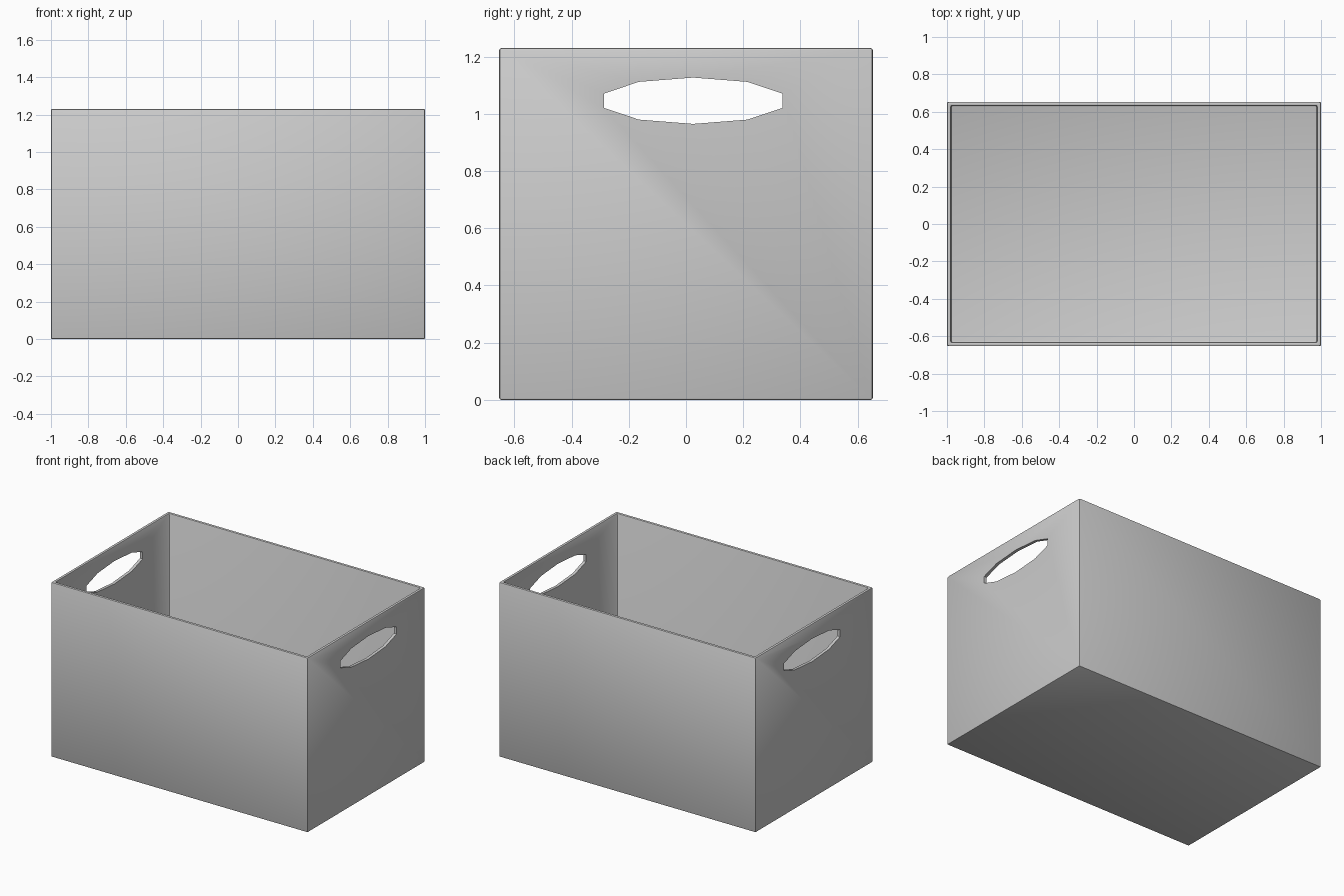
import bpy, bmesh

if "Cube" in bpy.data.objects:
    bpy.data.objects.remove(bpy.data.objects["Cube"])

W, D, H = 2.0, 1.306, 1.23     # outer size
WALL, FLOOR = 0.03, 0.03       # wall and floor thickness


def mesh_object(name, bm):
    bmesh.ops.recalc_face_normals(bm, faces=bm.faces)
    mesh = bpy.data.meshes.new(name)
    bm.to_mesh(mesh)
    bm.free()
    obj = bpy.data.objects.new(name, mesh)
    bpy.context.collection.objects.link(obj)
    return obj


# Open box: inset the top face for the rim, then push it down to the floor
bm = bmesh.new()
bmesh.ops.create_cube(bm, size=1)
for v in bm.verts:
    v.co = (v.co.x * W, v.co.y * D, (v.co.z + 0.5) * H)
top = max(bm.faces, key=lambda f: f.calc_center_median().z)
bmesh.ops.inset_region(bm, faces=[top], thickness=WALL)
inner = bmesh.ops.extrude_discrete_faces(bm, faces=[top])["faces"][0]
for v in inner.verts:
    v.co.z = FLOOR

# Softened edges
bmesh.ops.bevel(bm, geom=bm.edges[:], offset=0.007, segments=2,
                profile=0.5, affect='EDGES')
box = mesh_object("storage_box", bm)

# Ten-sided handle hole, running through both end walls
cy, cz = 0.025, 1.046
quarter = [(0.0, 0.081), (0.19, 0.066), (0.312, 0.025)]
half = quarter + [(y, -z) for y, z in reversed(quarter)]
outline = half + [(-y, z) for y, z in reversed(half[1:-1])]
bm = bmesh.new()
face = bm.faces.new([bm.verts.new((-1.2, cy + y, cz + z)) for y, z in outline])
ext = bmesh.ops.extrude_face_region(bm, geom=[face])["geom"]
bmesh.ops.translate(bm, vec=(2.4, 0, 0),
                    verts=[g for g in ext if isinstance(g, bmesh.types.BMVert)])
cutter = mesh_object("handle_cutter", bm)
cutter.hide_render = True

# Cut the handles, then remove the helper
mod = box.modifiers.new("handles", 'BOOLEAN')
mod.operation = 'DIFFERENCE'
mod.solver = 'EXACT'
mod.object = cutter
bpy.context.view_layer.objects.active = box
box.select_set(True)
bpy.ops.object.modifier_apply(modifier=mod.name)
bpy.data.objects.remove(cutter)
bpy.ops.object.shade_smooth_by_angle(angle=0.6)
